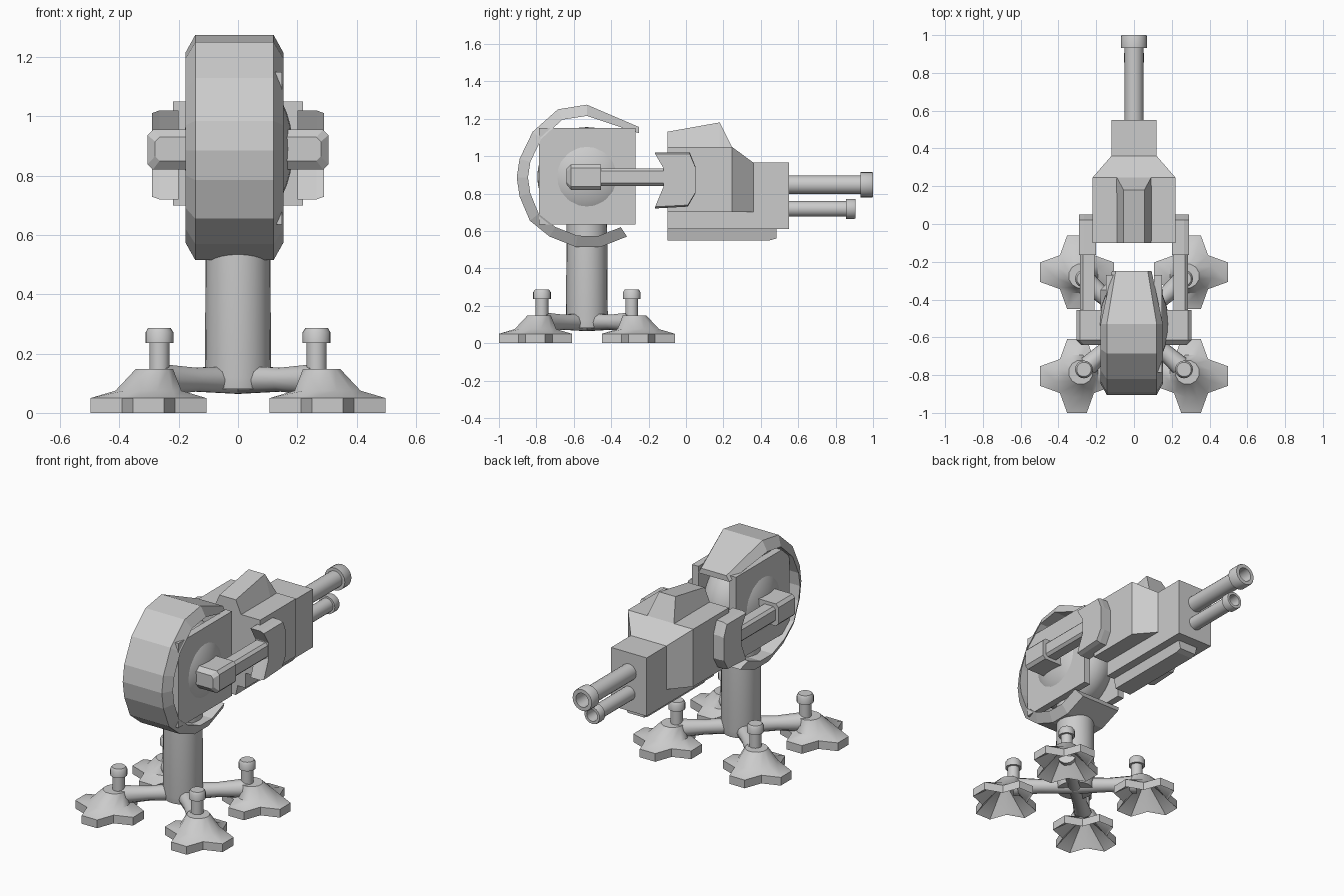
import bpy, bmesh, math
from mathutils import Vector

if "Cube" in bpy.data.objects:
    bpy.data.objects.remove(bpy.data.objects["Cube"])

grey = bpy.data.materials.new("light grey metal")
grey.use_nodes = True
GREY = (0.6, 0.6, 0.6, 1)
grey.diffuse_color = GREY
grey.node_tree.nodes["Principled BSDF"].inputs["Base Color"].default_value = GREY


def finish(name, bm, smooth=False):
    bmesh.ops.recalc_face_normals(bm, faces=bm.faces)
    mesh = bpy.data.meshes.new(name)
    bm.to_mesh(mesh)
    bm.free()
    ob = bpy.data.objects.new(name, mesh)
    bpy.context.collection.objects.link(ob)
    mesh.materials.append(grey)
    if smooth:
        bpy.ops.object.select_all(action='DESELECT')
        ob.select_set(True)
        bpy.context.view_layer.objects.active = ob
        bpy.ops.object.shade_smooth_by_angle(angle=math.radians(40))
    return ob


def loft(name, rings, caps=True, closed=False, smooth=False):
    """Bridge rings of equal point count."""
    bm = bmesh.new()
    rows = [[bm.verts.new(p) for p in ring] for ring in rings]
    pairs = list(zip(rows, rows[1:])) + ([(rows[-1], rows[0])] if closed else [])
    for a, b in pairs:
        for i in range(len(a)):
            j = (i + 1) % len(a)
            bm.faces.new((a[i], a[j], b[j], b[i]))
    if caps and not closed:
        bm.faces.new(rows[0])
        bm.faces.new(rows[-1])
    return finish(name, bm, smooth)


def rect(hw, y, z0, z1, top=None):
    t = hw if top is None else top
    return [(-hw, y, z0), (hw, y, z0), (t, y, z1), (-t, y, z1)]


def box(name, x, y, z):
    return loft(name, [[(x[0], b, z[0]), (x[1], b, z[0]), (x[1], b, z[1]), (x[0], b, z[1])]
                       for b in y])


def lathe(name, origin, axis, profile, sides=24, closed=False):
    """Spin (distance, radius) points about an axis."""
    q = Vector(axis).to_track_quat('Z', 'Y')
    rings = []
    for d, r in profile:
        rings.append([Vector(origin) + q @ Vector((r * math.cos(2 * math.pi * i / sides),
                      r * math.sin(2 * math.pi * i / sides), d)) for i in range(sides)])
    return loft(name, rings, closed=closed, smooth=True)


HUB_Y, HUB_Z = -0.53, 0.89

# Curved shield: trapezoid section swept along the arc
outer = [(-.25, 1.155), (-.53, 1.275), (-.685, 1.25), (-.82, 1.13), (-.89, .985), (-.905, .885),
         (-.89, .785), (-.835, .655), (-.73, .57), (-.59, .515), (-.455, .515), (-.315, .57)]
sections = []
for i, (y, z) in enumerate(outer):
    toward = Vector((HUB_Y - y, HUB_Z - z)).normalized() * 0.06
    if i == 0:
        toward = Vector((0, -0.033))
    w = 0.085 if i == 0 else 0.132
    e = w + (0.02 if i == 0 else 0.033)
    cx = -0.012
    sections.append([(cx - w, y, z), (cx + w, y, z),
                     (cx + e, y + toward.x, z + toward.y), (cx - e, y + toward.x, z + toward.y)])
loft("curved_shield", sections)

# Pivot ball, flattened sideways
bm = bmesh.new()
bmesh.ops.create_uvsphere(bm, u_segments=32, v_segments=20, radius=0.265)
for v in bm.verts:
    v.co = (v.co.x * 0.7, v.co.y + HUB_Y, v.co.z + HUB_Z)
finish("pivot_ball", bm, True)

# Mirrored side plates, hinges, arms and clamps
clamp = [(-.165, 1.02), (.02, 1.02), (.05, .945), (.05, .8), (.01, .73),
         (-.165, .72), (-.12, .835), (-.12, .94)]
for side, s in (("left", 1), ("right", -1)):
    box(side + "_pivot_plate", (s * .105, s * .148), (-.785, -.27), (.635, 1.15))

    def block(y, z0, z1, x0, x1, c):
        return [(s * x0, y, z0), (s * (x1 - c), y, z0), (s * x1, y, z0 + c),
                (s * x1, y, z1 - c), (s * (x1 - c), y, z1), (s * x0, y, z1)]
    loft(side + "_hinge_block", [block(-.64, .85, .93, .15, .28, .015),
                                 block(-.615, .82, .955, .14, .305, .018),
                                 block(-.455, .82, .955, .14, .305, .018)])
    loft(side + "_arm_beam", [block(y, .84, .935, .21, .285, .015) for y in (-.47, -.1)])
    rings = []
    for x, k in ((.2, 1), (.265, 1), (.29, .94)):
        rings.append([(s * x, y, .87 + (z - .87) * k) for y, z in clamp])
    loft(side + "_arm_clamp", rings)

# Gun housing
loft("gun_body", [rect(.22, -.1, .7, 1.05), rect(.22, .245, .7, 1.05), rect(.12, .36, .7, .965)])
box("gun_core", (-.12, .12), (-.1, .55), (.61, .965))
loft("top_hump", [rect(.095, -.1, 1.04, 1.13, .055), rect(.095, .18, 1.04, 1.18, .055),
                  rect(.095, .245, 1.04, 1.05, .09)])
loft("under_rail", [rect(.055, -.1, .55, .62, .07), rect(.055, .45, .55, .62, .07),
                    rect(.055, .485, .56, .62, .07)])

# Hollow barrels with muzzle collars
for name, z, r, end, collar, cl in (("upper", .847, .05, 1.0, .068, .068),
                                    ("lower", .718, .042, .905, .054, .05)):
    lathe(name + "_barrel", (0, 0, z), (0, 1, 0),
          [(.5, r), (end - cl, r), (end - cl, collar), (end - .006, collar), (end, collar * .95),
           (end, r * .85), (end - .12, r * .8)], 20)

# Pedestal column
lathe("pedestal_column", (0, HUB_Y, 0), (0, 0, 1), [(.08, .105), (.12, .112), (.68, .108)], 24)


# Hollow four-lobed feet with legs and capped posts
def lobes(cx, cy, scale, z):
    pts = []
    for q in range(4):
        a = q * math.pi / 2
        for px, py in ((.195, -.052), (.195, .052), (.09, .09)):
            pts.append((cx + scale * (px * math.cos(a) - py * math.sin(a)),
                        cy + scale * (px * math.sin(a) + py * math.cos(a)), z))
    return pts


def round_ring(cx, cy, r, z):
    return [(cx + r * (Vector(p).xy.normalized().x), cy + r * (Vector(p).xy.normalized().y), z)
            for p in lobes(0, 0, 1, 0)]


for end, t in (("front", -1), ("back", 1)):
    for side, s in (("left", 1), ("right", -1)):
        tag = end + "_" + side
        cx, cy = s * .302, HUB_Y + t * .275
        loft(tag + "_foot", [round_ring(cx, cy, .05, .11), lobes(cx, cy, .93, .012),
                             lobes(cx, cy, 1, 0), lobes(cx, cy, 1, .05),
                             round_ring(cx, cy, .115, .075),
                             round_ring(cx - s * .02, cy - t * .02, .065, .148)], smooth=True)
        px, py = s * .265, HUB_Y + t * .24
        run = Vector((px, py - HUB_Y, 0))
        lathe(tag + "_leg", (0, HUB_Y, .112), run,
              [(0, .05), (run.length * .55, .042), (run.length, .055)], 10)
        lathe(tag + "_post", (px, py, 0), (0, 0, 1),
              [(.12, .034), (.235, .034), (.235, .047), (.272, .047), (.286, .038)], 20)
